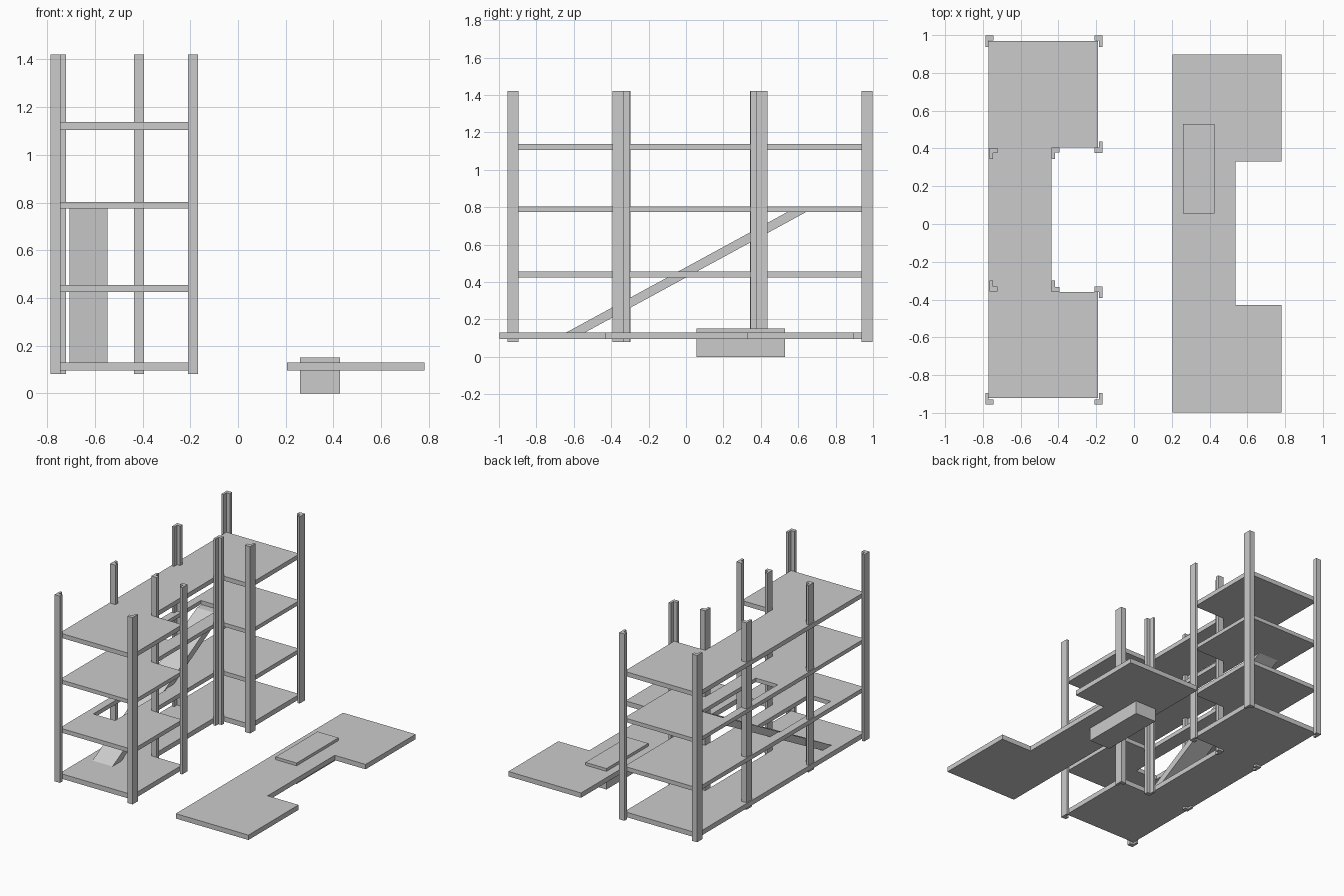
import bpy
import bmesh
from mathutils import Matrix

if "Cube" in bpy.data.objects:
    bpy.data.objects.remove(bpy.data.objects["Cube"])


def prism(name, loops, z0, z1, matrix=None):
    """Extrude a filled outline (first loop) with optional holes (other loops)."""
    cu = bpy.data.curves.new(name, 'CURVE')
    cu.dimensions = '2D'
    cu.fill_mode = 'BOTH'
    cu.extrude = (z1 - z0) / 2
    for pts in loops:
        sp = cu.splines.new('POLY')
        sp.points.add(len(pts) - 1)
        for p, (x, y) in zip(sp.points, pts):
            p.co = (x, y, 0, 1)
        sp.use_cyclic_u = True
    tmp = bpy.data.objects.new(name, cu)
    bpy.context.collection.objects.link(tmp)
    me = bpy.data.meshes.new_from_object(tmp.evaluated_get(bpy.context.evaluated_depsgraph_get()))
    bpy.data.objects.remove(tmp)
    bpy.data.curves.remove(cu)
    me.transform(Matrix.Translation((0, 0, (z0 + z1) / 2)))
    if matrix:
        me.transform(matrix)
    # weld and tidy the flat faces
    bm = bmesh.new()
    bm.from_mesh(me)
    bmesh.ops.remove_doubles(bm, verts=bm.verts, dist=1e-5)
    bmesh.ops.recalc_face_normals(bm, faces=bm.faces)
    for f in bm.faces:
        f.smooth = False
    bm.to_mesh(me)
    bm.free()
    ob = bpy.data.objects.new(name, me)
    bpy.context.collection.objects.link(ob)
    return ob


def rect(x0, x1, y0, y1):
    return [(x0, y0), (x1, y0), (x1, y1), (x0, y1)]


def c_outline(x0, xn, x1, y0, n0, n1, y1):
    return [(x0, y0), (x1, y0), (x1, n0), (xn, n0), (xn, n1), (x1, n1), (x1, y1), (x0, y1)]


# C-shaped floors, two of them with ramp openings
plan = c_outline(-0.77, -0.436, -0.19, -0.922, -0.36, 0.405, 0.97)
floors = [
    ("ground_floor", 0.095, 0.13, []),
    ("first_floor", 0.425, 0.455, [rect(-0.715, -0.54, -0.62, -0.04)]),
    ("second_floor", 0.775, 0.803, [rect(-0.715, -0.54, -0.02, 0.60)]),
    ("top_floor", 1.105, 1.137, []),
]
for name, z0, z1, holes in floors:
    prism(name, [plan] + holes, z0, z1)


# L-section columns: (outer corner x, y, arm directions)
def column(name, x, y, sx, sy):
    pts = [(0, 0), (0.042, 0), (0.042, 0.027), (0.017, 0.027), (0.017, 0.06), (0, 0.06)]
    prism(name, [[(x + sx * px, y + sy * py) for px, py in pts]], 0.08, 1.42)


columns = [
    (-0.787, 0.998, 1, -1), (-0.168, 0.998, -1, -1),
    (-0.787, -0.955, 1, 1), (-0.168, -0.955, -1, 1),
    (-0.168, 0.377, -1, 1), (-0.168, -0.332, -1, -1),
    (-0.436, 0.405, 1, -1), (-0.436, -0.36, 1, 1),
    (-0.764, 0.403, 1, -1), (-0.764, -0.358, 1, 1),
]
for i, c in enumerate(columns):
    column(f"column_{i + 1}", *c)

# Ramp rising through the floors: profile in y-z, extruded along x
to_x = Matrix(((0, 0, 1, 0), (1, 0, 0, 0), (0, 1, 0, 0), (0, 0, 0, 1)))
prism("ramp", [[(-0.64, 0.13), (-0.54, 0.13), (0.644, 0.775), (0.544, 0.775)]], -0.707, -0.548, to_x)

# Separate C-shaped platform with a raised plinth through it
prism("platform", [c_outline(0.205, 0.537, 0.782, -0.998, -0.43, 0.33, 0.897)], 0.095, 0.13)
prism("plinth", [rect(0.26, 0.427, 0.055, 0.53)], 0.0, 0.15)
